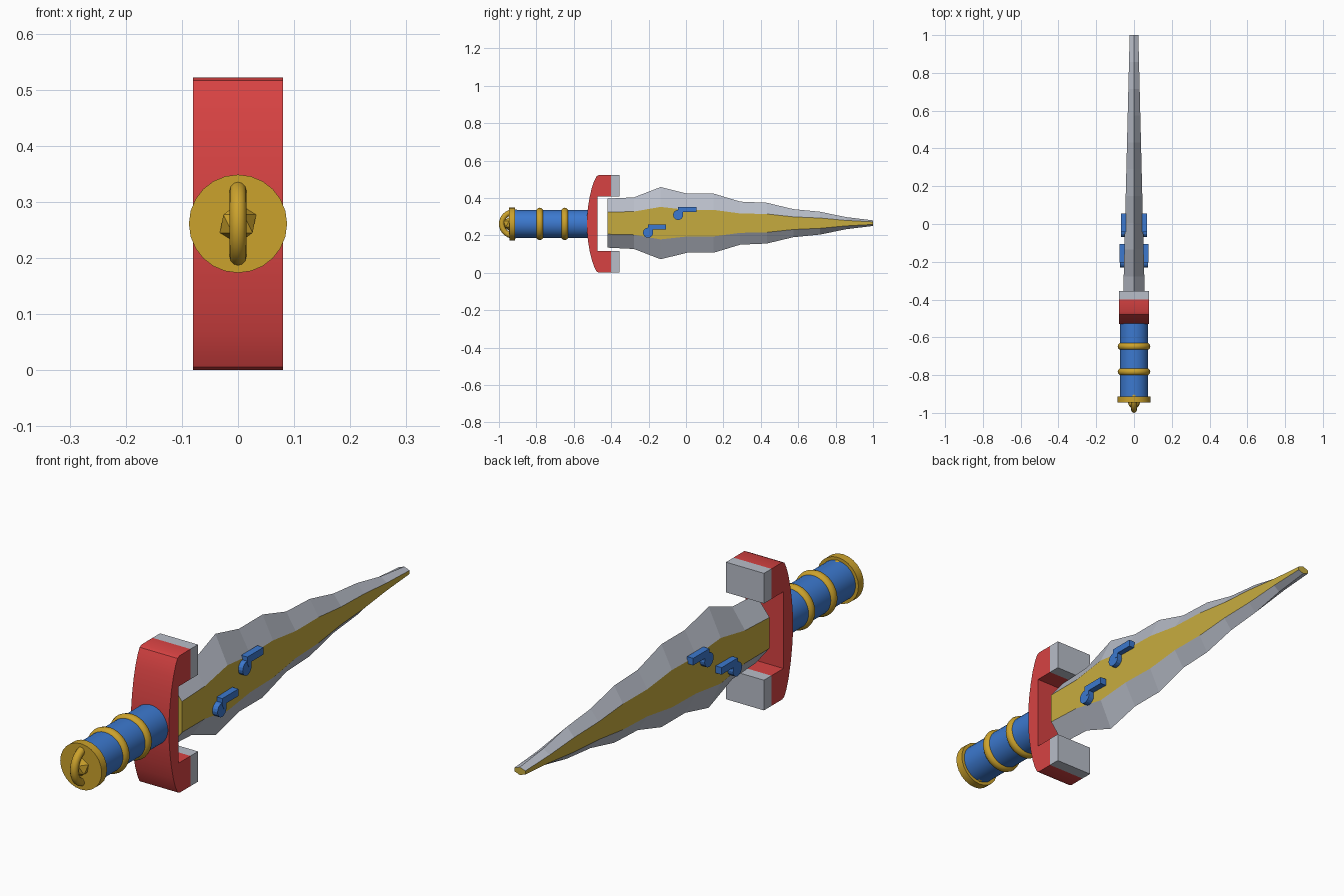
import bpy, bmesh, math

if "Cube" in bpy.data.objects:
    bpy.data.objects.remove(bpy.data.objects["Cube"])

CZ = 0.261  # height of the long axis


def material(name, rgb):
    m = bpy.data.materials.new(name)
    m.diffuse_color = (*rgb, 1)
    m.use_nodes = True
    m.node_tree.nodes["Principled BSDF"].inputs["Base Color"].default_value = m.diffuse_color
    return m


RED = material("red", (0.68, 0.055, 0.055))
BLUE = material("blue", (0.045, 0.19, 0.62))
GOLD = material("gold", (0.60, 0.36, 0.025))
YELLOW = material("blade yellow", (0.57, 0.41, 0.05))
STEEL = material("steel grey", (0.48, 0.51, 0.58))


def finish(name, mat, smooth=None):
    ob = bpy.context.object
    ob.name = name
    ob.data.materials.append(mat)
    if smooth:
        bpy.ops.object.shade_smooth_by_angle(angle=math.radians(smooth))
    return ob


def from_bmesh(name, bm, *mats):
    bmesh.ops.recalc_face_normals(bm, faces=bm.faces)
    me = bpy.data.meshes.new(name)
    bm.to_mesh(me)
    bm.free()
    ob = bpy.data.objects.new(name, me)
    bpy.context.collection.objects.link(ob)
    for m in mats:
        me.materials.append(m)
    return ob


def rod(name, y0, y1, r, mat, sides=32):
    bpy.ops.mesh.primitive_cylinder_add(vertices=sides, radius=r, depth=y1 - y0,
        location=(0, (y0 + y1) / 2, CZ), rotation=(math.pi / 2, 0, 0))
    return finish(name, mat, 35)


def extrude_yz(name, pts, x0, x1, mat):
    bm = bmesh.new()
    f = bm.faces.new([bm.verts.new((x0, y, z)) for y, z in pts])
    ext = bmesh.ops.extrude_face_region(bm, geom=[f])["geom"]
    bmesh.ops.translate(bm, vec=(x1 - x0, 0, 0),
                        verts=[v for v in ext if isinstance(v, bmesh.types.BMVert)])
    return from_bmesh(name, bm, mat)


# Blade: hexagonal sections, half heights at even steps
halves = [0.131, 0.138, 0.193, 0.158, 0.158, 0.115, 0.109, 0.075, 0.061, 0.032, 0.015]
bm = bmesh.new()
rings = []
for i, h in enumerate(halves):
    k = i / (len(halves) - 1)
    y, t, w = -0.42 + 1.42 * k, 0.058 - 0.035 * k, h * 0.45
    rings.append([bm.verts.new((x, y, 0.265 + z)) for x, z in
                  ((0, h), (t, w), (t, -w), (0, -h), (-t, -w), (-t, w))])
for a, b in zip(rings, rings[1:]):
    for j in range(6):
        f = bm.faces.new((a[j], a[(j + 1) % 6], b[(j + 1) % 6], b[j]))
        f.material_index = 1 if j in (1, 4) else 0
for r in (rings[0], rings[-1]):
    bm.faces.new(r).material_index = 1
from_bmesh("blade", bm, STEEL, YELLOW)

# Guard: C-shaped profile, mirrored about the axis
upper = [(-0.472, 0.146), (-0.40, 0.146), (-0.40, 0.261), (-0.465, 0.261), (-0.478, 0.255),
         (-0.490, 0.232), (-0.503, 0.195), (-0.515, 0.145), (-0.524, 0.09), (-0.529, 0.04)]
profile = upper + [(y, -z) for y, z in reversed(upper)]
guard = extrude_yz("guard", [(y, CZ + z) for y, z in profile], -0.08, 0.08, RED)
bpy.context.view_layer.objects.active = guard
guard.select_set(True)
bpy.ops.object.shade_smooth_by_angle(angle=math.radians(30))
for side, z0, z1 in (("upper", 0.407, 0.522), ("lower", 0.0, 0.115)):
    extrude_yz("guard_tip_" + side, [(-0.40, z0), (-0.355, z0), (-0.355, z1), (-0.40, z1)],
               -0.08, 0.08, STEEL)

# Handle with two rounded bands
rod("handle", -0.92, -0.50, 0.075, BLUE)
for i, y in enumerate((-0.648, -0.782)):
    bpy.ops.mesh.primitive_torus_add(location=(0, y, CZ), rotation=(math.pi / 2, 0, 0),
        major_radius=0.067, minor_radius=0.0195, major_segments=32, minor_segments=12)
    finish(f"handle_band_{i + 1}", GOLD, 40)

# Pommel: disc, stud and hanging ring
rod("pommel_disc", -0.945, -0.913, 0.0875, GOLD, 24)
bpy.ops.mesh.primitive_ico_sphere_add(subdivisions=1, radius=0.036, location=(0, -0.945, CZ))
finish("pommel_stud", GOLD)
bpy.ops.mesh.primitive_torus_add(location=(0, -0.922, CZ), rotation=(0, math.pi / 2, 0),
    major_radius=0.063, minor_radius=0.015, major_segments=32, minor_segments=12)
finish("pommel_ring", GOLD, 40)

# Blade ornaments: round plate, short stem and bar on both sides
for i, (y, z, x1) in enumerate(((-0.042, 0.309, 0.069), (-0.203, 0.214, 0.076))):
    for s, label in ((1, "right"), (-1, "left")):
        tag = f"_{label}_{i + 1}"
        x0 = x1 - 0.026
        disc = [(y + 0.027 * math.cos(a * math.pi / 8), z + 0.027 * math.sin(a * math.pi / 8))
                for a in range(16)]
        hook = [(y + 0.010, z), (y + 0.026, z), (y + 0.026, z + 0.016), (y + 0.097, z + 0.016),
                (y + 0.097, z + 0.043), (y, z + 0.043), (y, z + 0.018)]
        extrude_yz("ornament_disc" + tag, disc, s * x0, s * (x1 - 0.001), BLUE)
        extrude_yz("ornament_hook" + tag, hook, s * x0, s * x1, BLUE)
